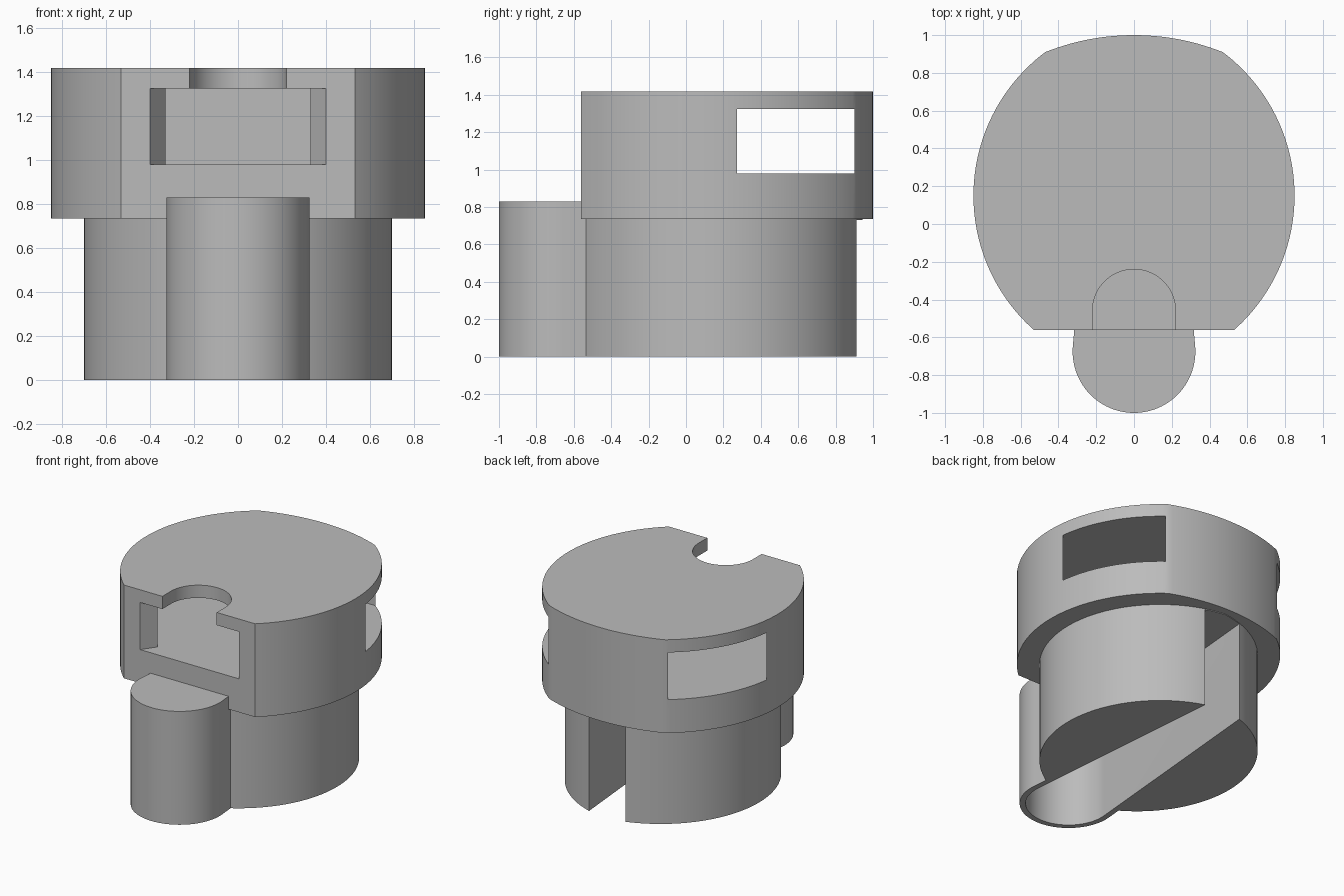
import bpy, bmesh
from math import sin, cos, asin, radians

scene_cube = bpy.data.objects.get("Cube")
if scene_cube:
    bpy.data.objects.remove(scene_cube, do_unlink=True)

grey = bpy.data.materials.new("plain grey")
grey.use_nodes = True
colour = (0.5, 0.5, 0.5, 1)
grey.diffuse_color = colour
grey.node_tree.nodes["Principled BSDF"].inputs["Base Color"].default_value = colour


def arc(cx, cy, r, start, end, n):
    """Points along an arc, angles in degrees."""
    angles = [radians(start + (end - start) * i / n) for i in range(n + 1)]
    return [(cx + r * cos(a), cy + r * sin(a)) for a in angles]


def mirrored(half):
    """Close a right-hand outline with its mirror image across x = 0."""
    left = [(-x, y) for x, y in reversed(half) if x > 1e-5]
    return half + left


def prism(name, outline, bottom, top):
    bm = bmesh.new()
    face = bm.faces.new([bm.verts.new((x, y, bottom)) for x, y in outline])
    raised = bmesh.ops.extrude_face_region(bm, geom=[face])["geom"]
    verts = [v for v in raised if isinstance(v, bmesh.types.BMVert)]
    bmesh.ops.translate(bm, verts=verts, vec=(0, 0, top - bottom))
    bmesh.ops.recalc_face_normals(bm, faces=bm.faces)
    mesh = bpy.data.meshes.new(name)
    bm.to_mesh(mesh)
    bm.free()
    mesh.materials.append(grey)
    obj = bpy.data.objects.new(name, mesh)
    bpy.context.collection.objects.link(obj)
    return obj


def select(obj):
    bpy.ops.object.select_all(action="DESELECT")
    obj.select_set(True)
    bpy.context.view_layer.objects.active = obj


def combine(obj, other, operation):
    select(obj)
    mod = obj.modifiers.new(operation.lower(), "BOOLEAN")
    mod.operation = operation
    mod.solver = "EXACT"
    mod.object = other
    bpy.ops.object.modifier_apply(modifier=mod.name)
    bpy.data.objects.remove(other, do_unlink=True)


def teardrop(r, back):
    """Round front end with straight sides tapering towards the back."""
    taper, cy = 5, -0.675
    x, y = r * cos(radians(taper)), cy + r * sin(radians(taper))
    end = (x - (back - y) * sin(radians(taper)), back)
    return mirrored(arc(0, cy, r, -90, taper, 32) + [end])


MID, FLOOR, CEILING, TOP = 0.735, 0.98, 1.325, 1.418

# Base: two-arc lens joined to the round spout, with a tapering channel below
tip = 82.8
base = prism("base", mirrored(arc(-0.10, 0.15, 0.80, -tip, tip, 64)), 0, MID)
spout = prism("spout", teardrop(0.325, -0.3), 0, 0.83)
combine(base, spout, "UNION")
channel = prism("channel_cutter", teardrop(0.285, 1.2), -0.1, MID - 0.005)
combine(base, channel, "DIFFERENCE")

# Head: flat front, bowed sides and a shallow curved back
side = arc(-0.10, 0.15, 0.95, -48.4, 53.1, 56)
back = arc(0, -0.27, 1.27, 90 - 21.7, 90, 14)
head = prism("head", mirrored(side + back[1:]), MID, TOP)

# Hourglass cavity opening at the front and both sides
cavity = prism("cavity_cutter", mirrored(
    [(0.428, -0.6), (0.33, -0.46), (0.995, 0.49), (0.995, 0.9)]), FLOOR, CEILING)
combine(head, cavity, "DIFFERENCE")

# Rounded notch through the lid
notch = prism("notch_cutter", mirrored(
    [(0.22, -0.7)] + arc(0, -0.46, 0.22, 0, 90, 20)), CEILING - 0.1, TOP + 0.1)
combine(head, notch, "DIFFERENCE")

for obj in (base, head):
    select(obj)
    bpy.ops.object.shade_smooth_by_angle(angle=radians(20))
